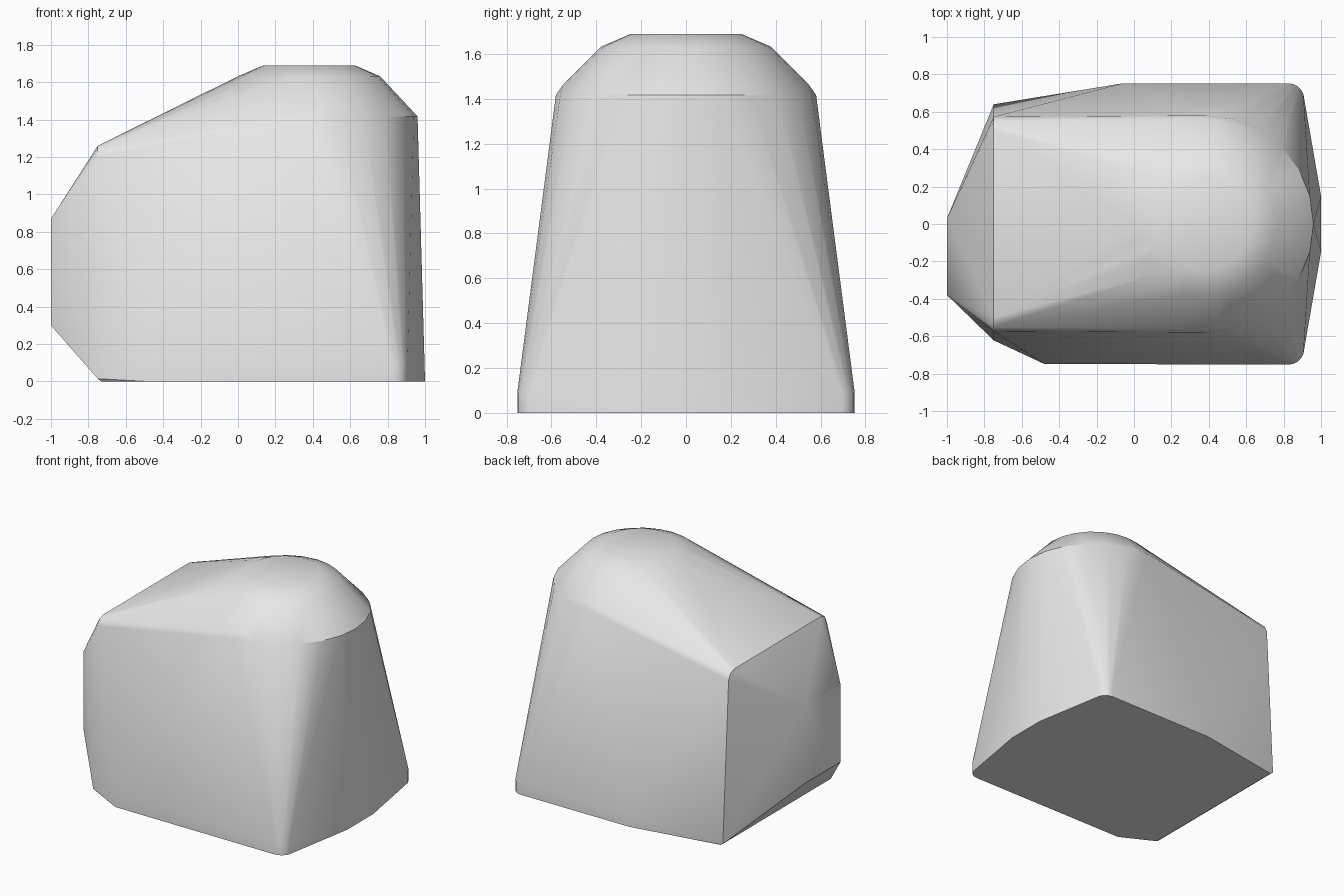
import bpy
import bmesh
from math import cos, sin, pi

default_cube = bpy.data.objects.get("Cube")
if default_cube:
    bpy.data.objects.remove(default_cube, do_unlink=True)

grey = bpy.data.materials.new("plain_grey")
grey.use_nodes = True
grey.diffuse_color = (0.8, 0.8, 0.8, 1)
grey.node_tree.nodes["Principled BSDF"].inputs["Base Color"].default_value = (0.8, 0.8, 0.8, 1)


def arc(cx, cy, z, radius, start, end, steps):
    """Points along a level circular arc."""
    angles = [start + (end - start) * i / steps for i in range(steps + 1)]
    return [(cx + radius * cos(a), cy + radius * sin(a), z) for a in angles]


points = []

# Domed top: stacked rings
for radius, z, steps in ((0.245, 1.69, 48), (0.38, 1.632, 24), (0.58, 1.417, 24)):
    points += arc(0.38, 0, z, radius, 0, 2 * pi * (1 - 1 / steps), steps - 1)

for side in (-1, 1):
    # Rounded base corners with a short upright foot
    for z in (0, 0.09):
        points += arc(0.825, side * 0.667, z, 0.085, 0, side * pi / 2, 5)
    # Bowed end edge and shoulders of the sloping top
    points += [(1, side * 0.15, 0), (0.45, side * 0.55, 1.46),
               (-0.75, side * 0.5, 1.26), (-0.75, side * 0.55, 1.245),
               (-0.75, side * 0.573, 1.2)]

# Base outline towards the narrow end
for z in (0, 0.08):
    points += [(-0.06, 0.752, z), (-0.48, -0.748, z)]
for x, z, inset in ((-0.75, 0.015, 0), (-0.73, 0, 0.005)):
    points += [(x, 0.64 - inset, z), (x, -0.622 + inset, z)]

# Flat nose face
points += [(-1, y, z) for y in (0.03, -0.38) for z in (0.3, 0.87)]

# Wrap the outline points in one closed shell
bm = bmesh.new()
for point in points:
    bm.verts.new(point)
hull = bmesh.ops.convex_hull(bm, input=bm.verts[:])
spare = {v for v in hull["geom_interior"] + hull["geom_unused"]
         if isinstance(v, bmesh.types.BMVert)}
bmesh.ops.delete(bm, geom=list(spare), context="VERTS")
bmesh.ops.dissolve_limit(bm, angle_limit=0.005, verts=bm.verts[:], edges=bm.edges[:])
bmesh.ops.recalc_face_normals(bm, faces=bm.faces[:])

mesh = bpy.data.meshes.new("rounded_body")
bm.to_mesh(mesh)
bm.free()
mesh.materials.append(grey)
body = bpy.data.objects.new("rounded_body", mesh)
bpy.context.collection.objects.link(body)

# Soft curves with crisp edges
bpy.ops.object.select_all(action="DESELECT")
body.select_set(True)
bpy.context.view_layer.objects.active = body
bpy.ops.object.shade_smooth_by_angle(angle=pi / 6)
